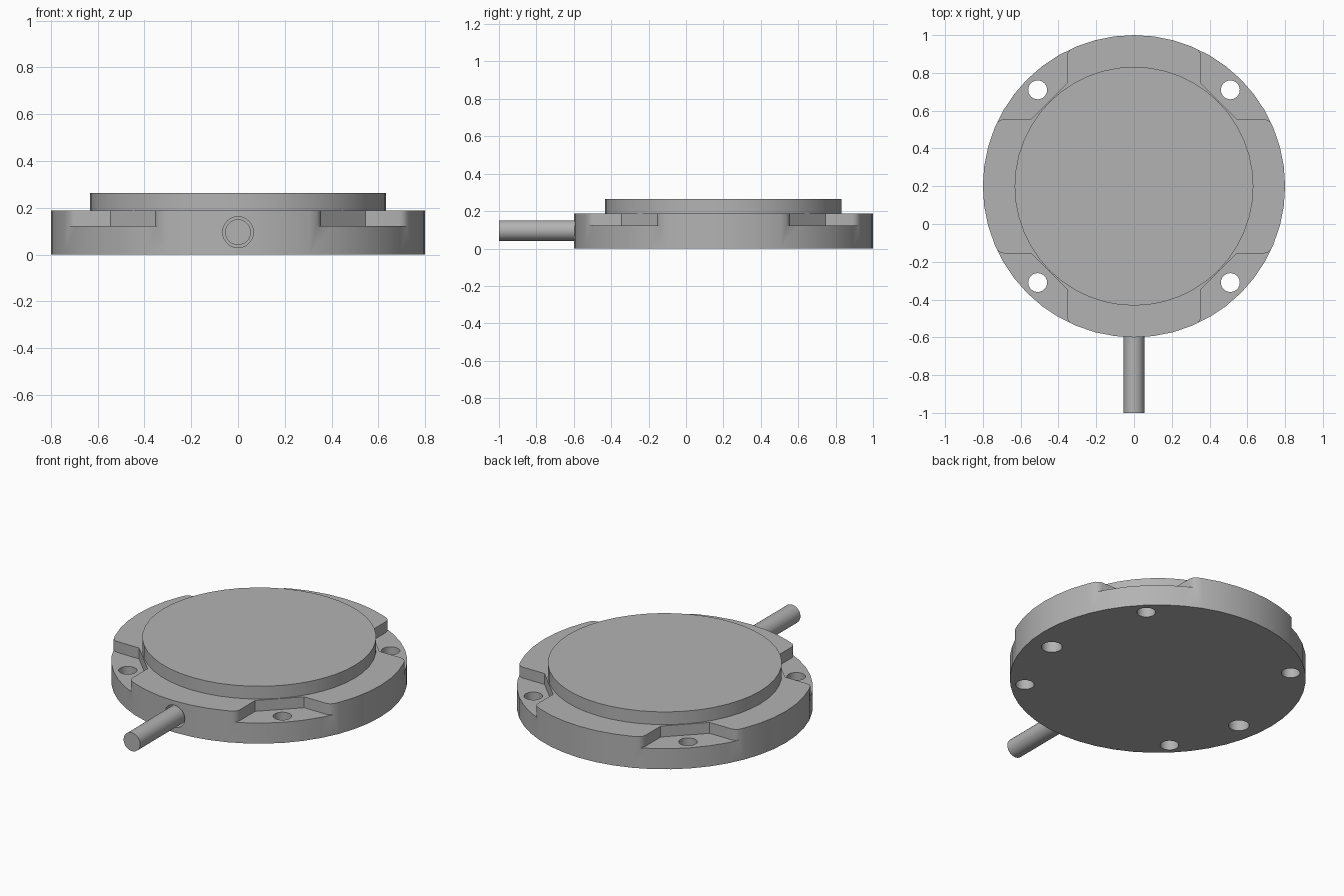
import bpy
import bmesh
import math
from mathutils import Matrix, Vector

cube = bpy.data.objects.get("Cube")
if cube:
    bpy.data.objects.remove(cube, do_unlink=True)

CENTRE = Vector((0, 0.2, 0))
BODY_R, BODY_TOP, FLOOR = 0.8, 0.188, 0.123
CABLE_Z = 0.096

grey = bpy.data.materials.new("satin grey")
grey.use_nodes = True
colour = (0.45, 0.45, 0.45, 1)
grey.diffuse_color = colour
grey.node_tree.nodes["Principled BSDF"].inputs["Base Color"].default_value = colour


def finish(name, bm):
    bmesh.ops.recalc_face_normals(bm, faces=bm.faces)
    mesh = bpy.data.meshes.new(name)
    bm.to_mesh(mesh)
    bm.free()
    mesh.materials.append(grey)
    obj = bpy.data.objects.new(name, mesh)
    bpy.context.collection.objects.link(obj)
    return obj


def cylinder(name, start, end, radius, sides):
    """Closed cylinder between two points."""
    start, end = Vector(start), Vector(end)
    axis = end - start
    turn = axis.to_track_quat('Z', 'Y').to_matrix().to_4x4()
    bm = bmesh.new()
    bmesh.ops.create_cone(bm, cap_ends=True, segments=sides, radius1=radius,
                          radius2=radius, depth=axis.length,
                          matrix=Matrix.Translation((start + end) / 2) @ turn)
    return finish(name, bm)


def prism(name, outline, bottom, top):
    bm = bmesh.new()
    face = bm.faces.new([bm.verts.new((x, y, bottom)) for x, y in outline])
    grown = bmesh.ops.extrude_face_region(bm, geom=[face])
    moved = [v for v in grown["geom"] if isinstance(v, bmesh.types.BMVert)]
    bmesh.ops.translate(bm, verts=moved, vec=(0, 0, top - bottom))
    return finish(name, bm)


def upright(name, x, y, bottom, top, radius, sides):
    base = CENTRE + Vector((x, y, 0))
    return cylinder(name, base + Vector((0, 0, bottom)),
                    base + Vector((0, 0, top)), radius, sides)


def activate(obj):
    bpy.ops.object.select_all(action='DESELECT')
    obj.select_set(True)
    bpy.context.view_layer.objects.active = obj


def carve(target, cutter):
    cutter.hide_render = True
    activate(target)
    mod = target.modifiers.new("cut", 'BOOLEAN')
    mod.operation = 'DIFFERENCE'
    mod.solver = 'EXACT'
    mod.object = cutter
    bpy.ops.object.modifier_apply(modifier=mod.name)
    bpy.data.objects.remove(cutter, do_unlink=True)


# Round base and raised cap
base = upright("base", 0, 0, 0, BODY_TOP, BODY_R, 48)
cap = upright("cap", 0, 0, 0.17, 0.264, 0.632, 48)

# Four corner pockets with flared mouths, each with a through hole
half = [(0.355, 0.545), (0.355, 0.69), (0.35, 0.708), (0.335, 0.727), (0.335, 0.9)]
pocket = half + [(y, x) for x, y in reversed(half)]
pocket.insert(len(half), (0.9, 0.9))
for sx in (-1, 1):
    for sy in (-1, 1):
        outline = [(sx * x, CENTRE.y + sy * y) for x, y in pocket]
        carve(base, prism("pocket_cutter", outline, FLOOR, 0.4))
        carve(base, upright("hole_cutter", sx * 0.51, sy * 0.51, -0.1, 0.4, 0.05, 24))

# Two blind holes underneath
for sx in (-1, 1):
    carve(base, upright("blind_cutter", sx * 0.66, -0.105, -0.1, 0.1, 0.056, 24))

# Cable entry and cable
carve(base, cylinder("entry_cutter", (0, -0.8, CABLE_Z), (0, -0.45, CABLE_Z), 0.066, 24))
cable = cylinder("cable", (0, -1, CABLE_Z), (0, -0.44, CABLE_Z), 0.055, 24)

for obj in (base, cap, cable):
    activate(obj)
    bpy.ops.object.shade_smooth_by_angle(angle=math.radians(30))
